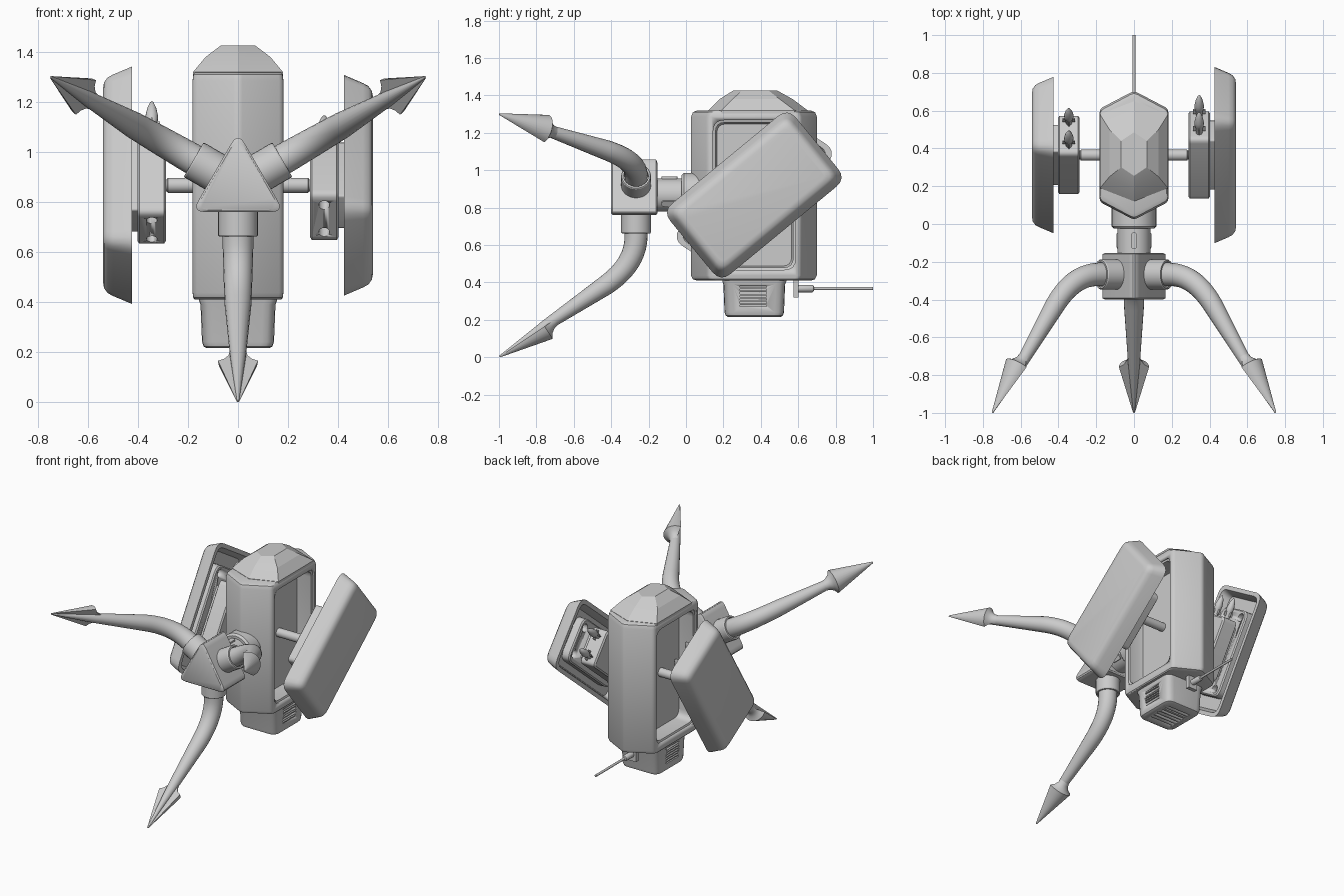
import bpy, bmesh, math
from mathutils import Matrix, Vector
from mathutils.geometry import interpolate_bezier

if "Cube" in bpy.data.objects:
    bpy.data.objects.remove(bpy.data.objects["Cube"])

T = Matrix.Translation
def R(deg, axis): return Matrix.Rotation(math.radians(deg), 4, axis)
ALONG_X, ALONG_Y = R(90, 'Y'), R(-90, 'X')

def loft(name, rings, m=Matrix(), angle=32):
    """Skin a list of equal-length closed rings and cap both ends."""
    bm = bmesh.new()
    vs = [[bm.verts.new(m @ Vector(p)) for p in ring] for ring in rings]
    n = len(vs[0])
    for a, b in zip(vs, vs[1:]):
        for i in range(n):
            bm.faces.new((a[i], a[(i + 1) % n], b[(i + 1) % n], b[i]))
    bm.faces.new(vs[0][::-1])
    bm.faces.new(vs[-1])
    bmesh.ops.recalc_face_normals(bm, faces=bm.faces)
    me = bpy.data.meshes.new(name)
    bm.to_mesh(me)
    bm.free()
    ob = bpy.data.objects.new(name, me)
    bpy.context.collection.objects.link(ob)
    bpy.ops.object.select_all(action='DESELECT')
    ob.select_set(True)
    bpy.context.view_layer.objects.active = ob
    bpy.ops.object.shade_smooth_by_angle(angle=math.radians(angle))
    return ob

def lathe(name, profile, m=Matrix(), n=24):
    """Profile of (radius, height) pairs turned around local z."""
    return loft(name, [[(r * math.cos(2 * math.pi * i / n), r * math.sin(2 * math.pi * i / n), h)
                        for i in range(n)] for r, h in profile], m)

def rounded(pts, cut, n=4):
    """2D polygon with each corner replaced by a small arc."""
    out, pts = [], [Vector(p) for p in pts]
    for i, p in enumerate(pts):
        q, s = pts[i - 1], pts[(i + 1) % len(pts)]
        a, b = p + (q - p).normalized() * cut, p + (s - p).normalized() * cut
        for k in range(n + 1):
            t = k / n
            out.append(a * (1 - t) ** 2 + p * 2 * t * (1 - t) + b * t * t)
    return out

def rect(w, h): return [(-w / 2, -h / 2), (w / 2, -h / 2), (w / 2, h / 2), (-w / 2, h / 2)]

def slab(name, w, h, cut, levels, m=Matrix()):
    """Rounded rectangle stacked along local x; levels are (x, inset)."""
    return loft(name, [[(x, p.x, p.y) for p in rounded(rect(w - 2 * i, h - 2 * i), max(cut - i * .5, .004))]
                       for x, i in levels], m)

def box(name, size, m=Matrix()):
    return loft(name, [[(x, y, z * size[2] / 2) for x, y in rect(size[0], size[1])] for z in (-1, 1)], m)

def carve(ob, cutters):
    for c in cutters:
        c.hide_render = True
        mod = ob.modifiers.new('cut', 'BOOLEAN')
        mod.operation, mod.solver, mod.object = 'DIFFERENCE', 'EXACT', c
        bpy.context.view_layer.objects.active = ob
        bpy.ops.object.modifier_move_to_index(modifier='cut', index=0)
        bpy.ops.object.modifier_apply(modifier='cut')
        bpy.data.objects.remove(c)

CY, CZ = .365, .867          # pivot of the side shields

# hexagonal hull with recessed side windows
def hexagon(hx, y0, y1, nose):
    return [(0, y0), (hx, y0 + nose), (hx, y1 - nose), (0, y1), (-hx, y1 - nose), (-hx, y0 + nose)]

hull = loft('hull', [[(p.x, p.y, z) for p in rounded(hexagon(.182 - e * .3, .022 + e, .705 - e, .095), .02, 3)]
                     for z, e in ((.41, .03), (.417, .01), (.437, 0), (1.285, 0), (1.31, .01), (1.318, .03))])
carve(hull, [slab('window_cutter', .80, .44, .06, ((.06, .02), (.09, .012), (.166, .012), (.17, 0), (.25, 0)),
                  Matrix.Scale(s, 4, (1, 0, 0)) @ T((0, CY, CZ)) @ R(90, 'X')) for s in (1, -1)])

# faceted roof
loft('roof', [[(x, y, z) for x, y in hexagon(hx, y0, y1, nose)] for z, hx, y0, y1, nose in
              ((1.30, .18, .12, .65, .07), (1.32, .18, .12, .65, .07), (1.38, .13, .18, .57, .07),
               (1.427, .068, .255, .485, .045))], angle=10)

# lower pod with vents
pod = loft('lower_pod', [[(p.x, p.y + .365, z) for p in rounded(rect(.30 - 2 * i, .33 - 2 * i), .05)]
                         for z, i in ((.215, .025), (.222, .012), (.24, .006), (.39, 0), (.405, -.006), (.43, -.006))])
carve(pod, [box('vent_cutter', (.06, .14, .009), T((s * .15, .36, .275 + .017 * k)))
            for s in (1, -1) for k in range(7)] +
           [box('vent_cutter', (.18, .012, .03), T((0, .275 + .03 * k, .215))) for k in range(7)])

# rear aerial
box('aerial_plate', (.07, .028, .10), T((0, .588, .37)))
lathe('aerial', ((.02, .595), (.02, .675), (.016, .682), (.008, .685), (.008, 1.0)), T((0, 0, .367)) @ ALONG_Y, 16)

# front neck
neck = T((0, 0, CZ)) @ ALONG_Y
lathe('neck_flange', ((.105, -.025), (.118, -.012), (.118, .09)), neck, 32)
lathe('neck', ((.088, -.17), (.088, 0)), neck, 32)
for a in (0, 120, -120):
    loft('neck_catch', [[(p.x, p.y - .088, z) for p in rounded(rect(.032, .085), .015)] for z in (.07, .098)],
         T((0, 0, CZ)) @ R(a, 'Y'))

# triangular hub
def tri(r): return [(r * math.sin(math.radians(a)), r * math.cos(math.radians(a))) for a in (0, 120, 240)]
loft('hub', [[(p.x, y, p.y + CZ) for p in rounded(tri(.214 - e), .055, 5)]
             for y, e in ((-.40, .016), (-.393, 0), (-.16, 0), (-.153, .016))])

# three grappling legs around the hub
path = [Vector((0, -.267, .74))] + interpolate_bezier(
    Vector((0, -.267, .65)), Vector((0, -.267, .53)), Vector((0, -.34, .447)), Vector((0, -.43, .384)), 12)
path += [Vector((0, -.74, .176)), Vector((0, -.998, .003))]
radii = [.062] + [.062 - .0008 * i for i in range(12)] + [.031, .004]
leg_rings = []
for i, (p, r) in enumerate(zip(path, radii)):
    t = (path[min(i + 1, len(path) - 1)] - path[max(i - 1, 0)]).normalized()
    side = Vector((1, 0, 0))
    nrm = side.cross(t)
    leg_rings.append([p + r * (math.cos(a) * side + math.sin(a) * nrm)
                      for a in (2 * math.pi * k / 20 for k in range(20))])
tip = path[-1]
u = (path[-2] - tip).normalized()
out = Vector((0, u.z, -u.y))
head_rings = [[tip + u * s + Vector((r * math.cos(a), 0, 0)) + out * r * math.sin(a)
               for a in (math.pi * k / 14 for k in range(15))]
              for s, r in ((0, .005), (.29, .08), (.305, .055), (.33, .038), (.37, .03))]
for name, a in (('lower', 0), ('left', 120), ('right', -120)):
    m = T((0, 0, CZ)) @ R(a, 'Y') @ T((0, 0, -CZ))
    lathe(name + '_socket', ((.08, .78), (.08, .668), (.076, .662), (.066, .662), (.066, .70)),
          m @ T((0, -.267, 0)), 28)
    loft(name + '_leg', leg_rings, m)
    loft(name + '_claw', head_rings, m)

# cross axle
lathe('axle', ((.024, -.46), (.024, -.285), (.03, -.28), (.03, .28), (.024, .285), (.024, .46)),
      T((0, CY, CZ)) @ ALONG_X)

# side shields and launchers, each side at its own tilt
for name, s, tilt in (('right', 1, 39.5), ('left', -1, 58)):
    m = T((0, CY, CZ)) @ Matrix.Scale(s, 4, (1, 0, 0)) @ R(tilt, 'X')
    slab(name + '_shield', .87, .49, .07, ((.49, .055), (.45, .04), (.425, .028), (.425, 0), (.50, .026),
                                           (.522, .036), (.536, .052), (.541, .075)), m)
    plate = slab(name + '_mount_plate', .60, .30, .06, ((.495, 0), (.44, 0), (.432, .008)), m)
    carve(plate, [lathe('hole_cutter', ((.028, .41), (.028, .465)), m @ T((0, y, z)) @ ALONG_X)
                  for y in (-.25, .25) for z in (-.09, .09)])
    pod = slab(name + '_launcher', .42, .25, .03,
               ((.288, .01), (.296, 0), (.395, 0), (.403, .01), (.403, .04), (.445, .04)), m)
    carve(pod, [lathe('tube_cutter', ((.022, -.25), (.022, -.15)), m @ T((.345, 0, z)) @ ALONG_Y)
                for z in (-.07, .07)])
    for z in (-.07, .07):
        mm = m @ T((.345, .20, z)) @ ALONG_Y
        lathe(name + '_rocket', ((.016, 0), (.018, .045), (.024, .06), (.025, .085), (.018, .12), (.008, .145),
                                 (.002, .152)), mm, 16)
        for a in (0, 90):
            box(name + '_rocket_fins', (.066, .006, .03), mm @ R(a, 'Z') @ T((0, 0, .04)))
